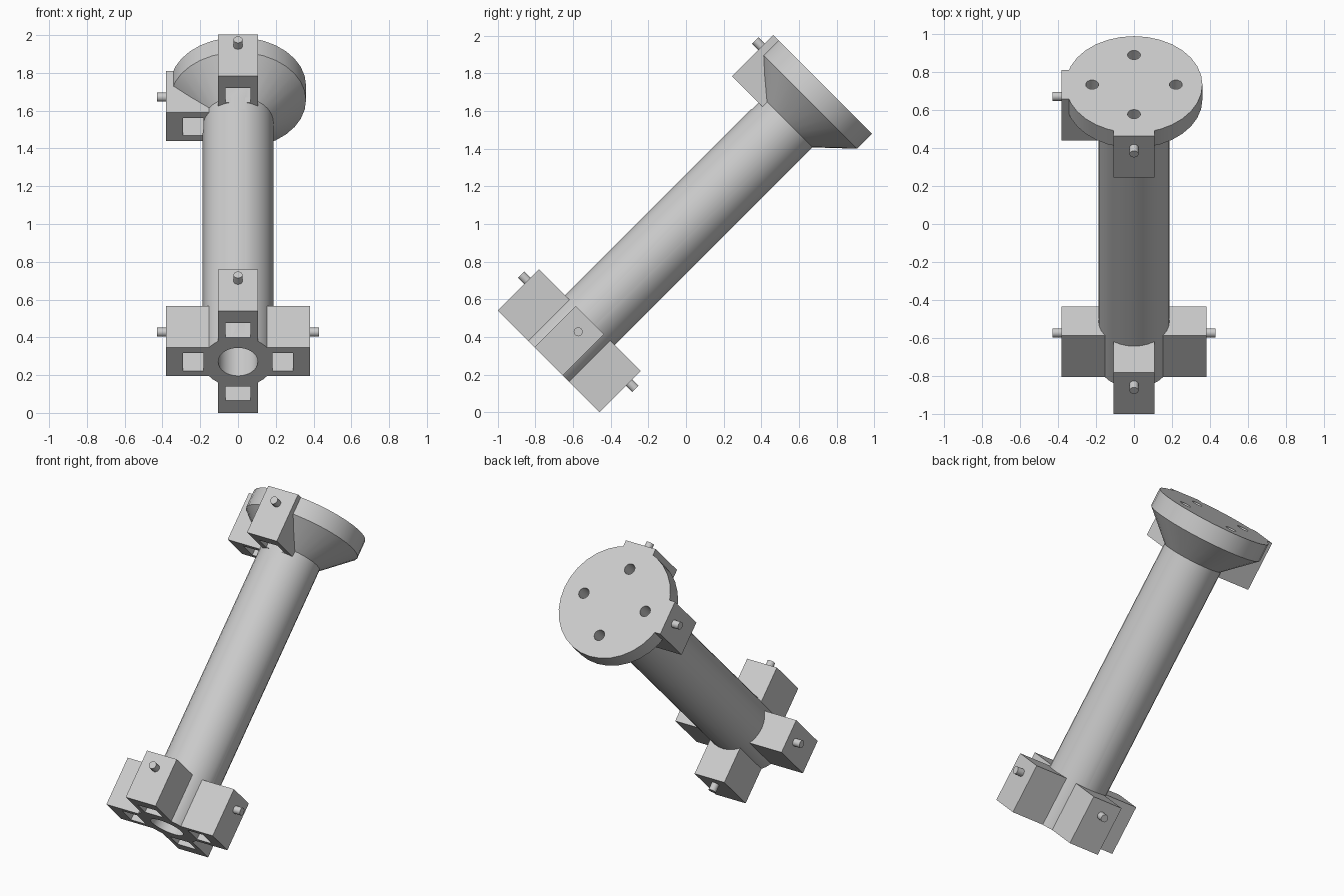
import bpy, bmesh, math
from mathutils import Matrix, Vector

cube = bpy.data.objects.get("Cube")
if cube:
    bpy.data.objects.remove(cube, do_unlink=True)

# The part is modelled upright along local z, then leaned back 45 degrees
TILT = Matrix.Translation((0, -0.5, 0.5)) @ Matrix.Rotation(-math.pi / 4, 4, 'X')
BASE, TOP = -0.325, 1.745
BLOCK_H, SIDES = 0.31, 32

grey = bpy.data.materials.new("light grey")
grey.use_nodes = True
grey.diffuse_color = (0.6, 0.6, 0.6, 1)
grey.node_tree.nodes["Principled BSDF"].inputs["Base Color"].default_value = grey.diffuse_color


def make(name, bm):
    bmesh.ops.recalc_face_normals(bm, faces=bm.faces)
    mesh = bpy.data.meshes.new(name)
    bm.to_mesh(mesh)
    bm.free()
    mesh.materials.append(grey)
    obj = bpy.data.objects.new(name, mesh)
    obj.matrix_world = TILT
    bpy.context.collection.objects.link(obj)
    return obj


def box(name, low, high, turn):
    low, high = Vector(low), Vector(high)
    bm = bmesh.new()
    place = turn @ Matrix.Translation((low + high) / 2) @ Matrix.Diagonal((*(high - low), 1))
    bmesh.ops.create_cube(bm, size=1, matrix=place)
    return make(name, bm)


def rod(name, radius, length, place, sides=16):
    bm = bmesh.new()
    bmesh.ops.create_cone(bm, cap_ends=True, segments=sides, radius1=radius,
                          radius2=radius, depth=length, matrix=place)
    return make(name, bm)


# Tube with blind bore, flared neck and flange, as one lathed profile
profile = [(0, 1.4), (0.105, 1.4), (0.105, BASE), (0.187, BASE),
           (0.187, 1.47), (0.36, 1.633), (0.36, TOP), (0, TOP)]
bm = bmesh.new()
points = [bm.verts.new((r, 0, z)) for r, z in profile]
edges = [bm.edges.new(pair) for pair in zip(points, points[1:])]
bmesh.ops.spin(bm, geom=points + edges, cent=(0, 0, 0), axis=(0, 0, 1),
               angle=math.tau, steps=SIDES)
bmesh.ops.remove_doubles(bm, verts=bm.verts, dist=0.0001)
body = make("tube_and_flange", bm)
solids, cutters = [body], []


# Socket block with a side pin and a rectangular pocket from below
def socket_block(label, angle, z):
    turn = Matrix.Rotation(math.radians(angle), 4, 'Z')
    block = box(label + "_block", (0.15, -0.107, z), (0.382, 0.107, z + BLOCK_H), turn)
    solids.append(block)
    cutters.append(box(label + "_pocket_cutter", (0.183, -0.067, z - 0.05),
                       (0.291, 0.067, z + 0.2), turn))
    sideways = Matrix.Translation((0.365, 0, z + 0.222)) @ Matrix.Rotation(math.pi / 2, 4, 'Y')
    solids.append(rod(label + "_pin", 0.024, 0.13, turn @ sideways))


for label, angle in (("left", 0), ("lower_back", 90), ("right", 180), ("upper_front", 270)):
    socket_block("base_" + label, angle, BASE)
for label, angle in (("right", 180), ("front", 270)):
    socket_block("flange_" + label, angle, TOP - BLOCK_H)

# Four bolt holes in the flange face
for i in range(4):
    spot = Matrix.Rotation(i * math.pi / 2, 4, 'Z') @ Matrix.Translation((0.22, 0, TOP))
    cutters.append(rod("bolt_hole_cutter", 0.034, 0.2, spot))

# Cut the pockets and holes, then smooth the round surfaces
group = bpy.data.collections.new("cutters")
bpy.context.scene.collection.children.link(group)
for cutter in cutters:
    group.objects.link(cutter)
    cutter.hide_render = True

for obj in solids:
    bpy.ops.object.select_all(action='DESELECT')
    obj.select_set(True)
    bpy.context.view_layer.objects.active = obj
    if "pin" not in obj.name:
        cut = obj.modifiers.new("cut", 'BOOLEAN')
        cut.operation, cut.solver = 'DIFFERENCE', 'EXACT'
        cut.operand_type, cut.collection = 'COLLECTION', group
        bpy.ops.object.modifier_apply(modifier=cut.name)
    bpy.ops.object.shade_smooth_by_angle(angle=math.radians(30))

for cutter in cutters:
    bpy.data.objects.remove(cutter, do_unlink=True)
bpy.data.collections.remove(group)
